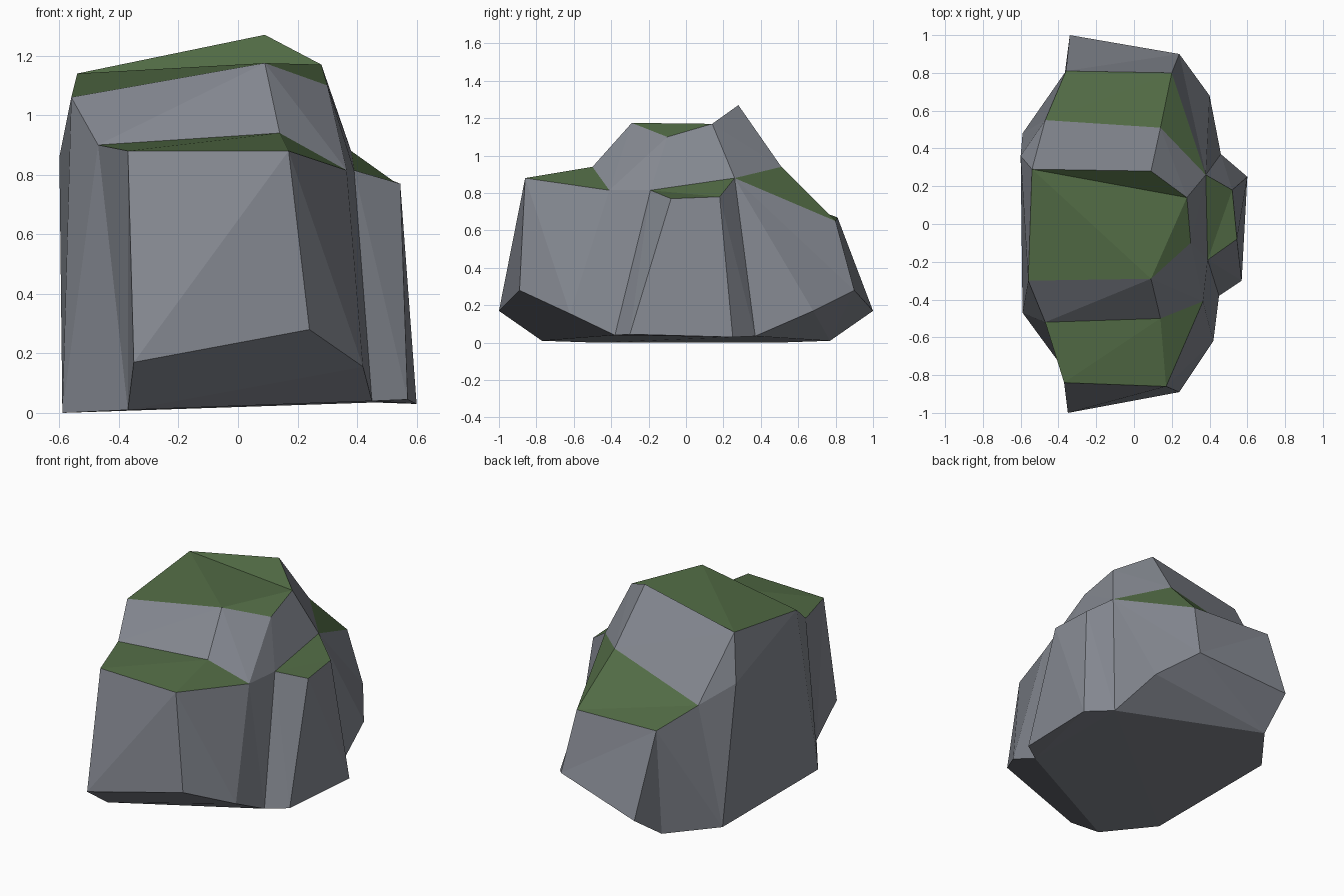
import bpy, bmesh

if "Cube" in bpy.data.objects:
    bpy.data.objects.remove(bpy.data.objects["Cube"])


def material(name, color):
    m = bpy.data.materials.new(name)
    m.diffuse_color = (*color, 1)
    m.use_nodes = True
    m.node_tree.nodes["Principled BSDF"].inputs["Base Color"].default_value = m.diffuse_color
    return m


STONE, MOSS = 0, 1
materials = [material("grey stone", (0.235, 0.25, 0.285)),
             material("green moss", (0.085, 0.15, 0.06))]

bm = bmesh.new()


def face(color, *points):
    """Add one facet; repeated points collapse quads to triangles."""
    pts = [p for i, p in enumerate(points) if p not in points[:i]]
    if len(pts) > 2:
        f = bm.faces.new([bm.verts.new(p) for p in pts])
        f.material_index = color


# Spine rows from front foot, over the top, to back foot: left, middle, right
rows = [
    [(-.35, -1.0, .17), (.24, -.89, .28), (.42, -.62, .155)],
    [(-.37, -.84, .88), (.17, -.86, .88), (.365, -.41, .815)],
    [(-.47, -.52, .90), (.14, -.50, .94), (.365, -.41, .815)],
    [(-.56, -.30, 1.06), (.09, -.29, 1.175), (.30, -.10, 1.10)],
    [(-.54, .29, 1.14), (.09, .28, 1.27), (.28, .14, 1.17)],
    [(-.47, .55, .76), (.14, .51, .94), (.38, .26, .88)],
    [(-.36, .81, .67), (.20, .80, .65), (.38, .26, .88)],
    [(-.34, 1.0, .17), (.24, .90, .28), (.40, .68, .17)],
]
L, M, R = zip(*rows)

# Bands between the rows alternate stone wall and mossy ledge
for i in range(7):
    color = MOSS if i % 2 else STONE
    if i == 3:  # summit folds up towards the back peak
        face(color, L[3], M[3], R[4], L[4])
        face(color, M[3], R[3], R[4])
        face(color, L[4], R[4], M[4])
        continue
    face(color, L[i], M[i], M[i + 1])
    face(color, L[i], M[i + 1], L[i + 1])
    face(color, M[i], R[i], M[i + 1])
    face(color, R[i], R[i + 1], M[i + 1])

# Right buttress: three walls and a mossy top
top = [(.39, -.19, .815), (.545, -.08, .77), (.52, .18, .78), R[5]]
foot = [(.45, -.38, .04), (.57, -.30, .045), (.60, .25, .03), (.46, .37, .035)]
for i in range(3):
    face(STONE, foot[i], foot[i + 1], top[i + 1], top[i])
face(MOSS, *top)

# Right flank around the buttress
face(STONE, R[0], foot[0], R[1])
face(STONE, R[1], foot[0], top[0])
face(STONE, R[2], top[0], R[3])
face(STONE, top[0], R[5], R[3])
face(STONE, R[3], R[5], R[4])
face(STONE, R[7], R[5], foot[3])

# Left flank
front, front_left = (-.37, -.77, .01), (-.59, -.47, 0)
back, back_left = (-.37, .77, .01), (-.59, .48, 0)
shoulder = (-.60, .36, .86)
face(STONE, L[0], L[1], front)
face(STONE, L[1], L[2], front_left, front)
face(STONE, L[2], L[3], front_left)
face(STONE, L[3], L[4], shoulder, back_left, front_left)
face(STONE, L[4], L[5], shoulder)
face(STONE, L[5], L[6], back, back_left, shoulder)
face(STONE, L[6], L[7], back)

# Undercut at both ends, and the base
for i, heel, side in ((0, front, foot[0]), (7, back, foot[3])):
    face(STONE, L[i], M[i], R[i], heel)
    face(STONE, R[i], side, heel)
face(STONE, front, *foot, back, back_left, front_left)

# Weld the facets into one closed shell
bmesh.ops.remove_doubles(bm, verts=bm.verts[:], dist=0.001)
bmesh.ops.triangulate(bm, faces=bm.faces[:])
bmesh.ops.recalc_face_normals(bm, faces=bm.faces[:])

mesh = bpy.data.meshes.new("mossy_rock")
bm.to_mesh(mesh)
bm.free()
for m in materials:
    mesh.materials.append(m)
bpy.context.collection.objects.link(bpy.data.objects.new("mossy_rock", mesh))
